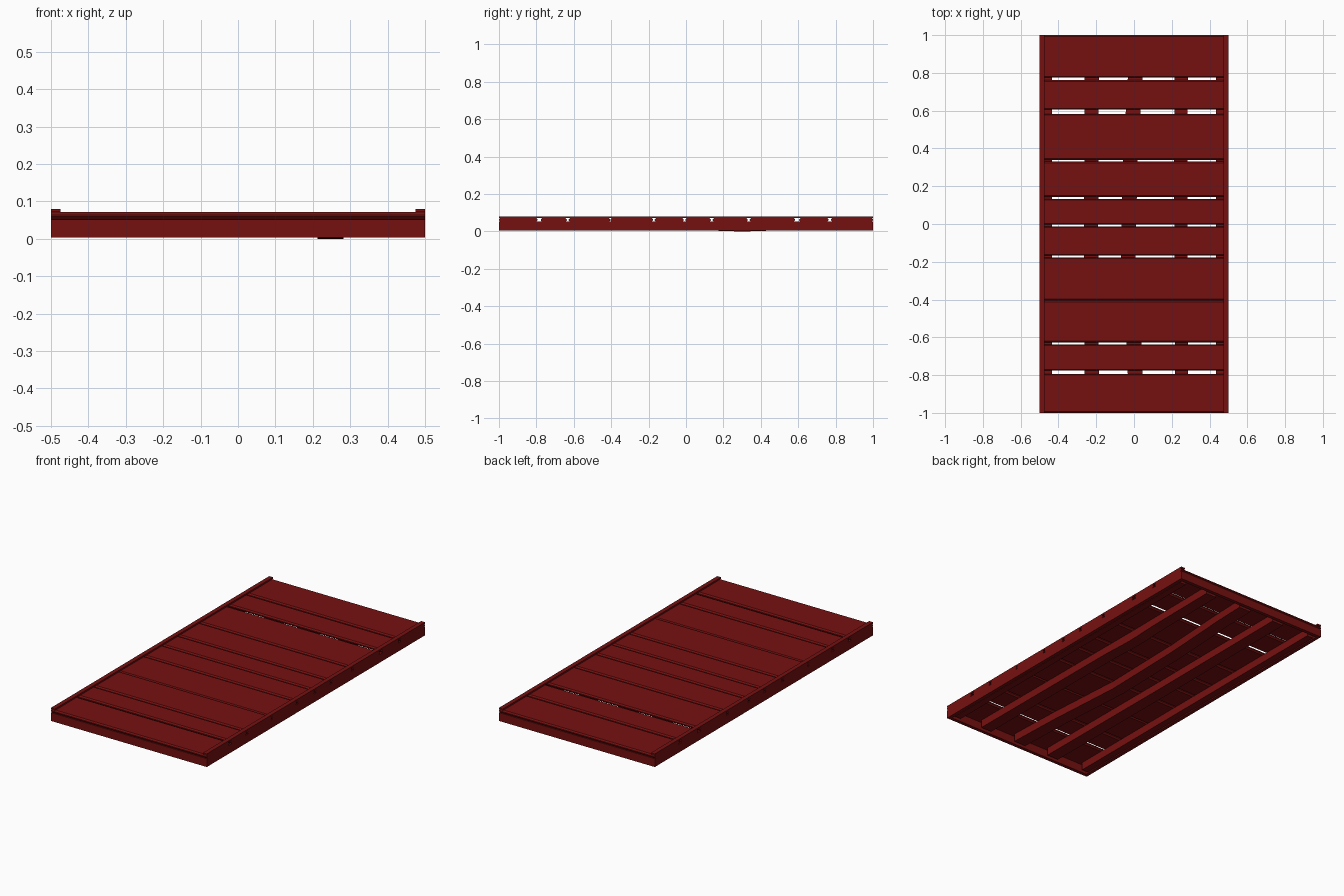
import bpy
import bmesh

cube = bpy.data.objects.get("Cube")
if cube:
    bpy.data.objects.remove(cube)

paint = bpy.data.materials.new("dark red paint")
paint.use_nodes = True
RED = (0.18, 0.005, 0.005, 1)
paint.diffuse_color = RED
paint.node_tree.nodes["Principled BSDF"].inputs["Base Color"].default_value = RED

HALF_W, HALF_L = 0.5, 1.0
DECK_LOW, DECK_TOP, RAIL_TOP = 0.052, 0.071, 0.08
SKIRT_LOW = 0.004
WALL = 0.02


def loft(name, rings):
    """Skin a closed solid through matching rings of points."""
    bm = bmesh.new()
    loops = [[bm.verts.new(p) for p in ring] for ring in rings]
    for a, b in zip(loops, loops[1:]):
        for i in range(len(a)):
            j = (i + 1) % len(a)
            bm.faces.new((a[i], a[j], b[j], b[i]))
    bm.faces.new(loops[0])
    bm.faces.new(loops[-1])
    bmesh.ops.recalc_face_normals(bm, faces=bm.faces)
    mesh = bpy.data.meshes.new(name)
    bm.to_mesh(mesh)
    bm.free()
    mesh.materials.append(paint)
    obj = bpy.data.objects.new(name, mesh)
    bpy.context.collection.objects.link(obj)
    return obj


def box(name, x0, x1, y0, y1, z0, z1):
    ring = [(y0, z0), (y1, z0), (y1, z1), (y0, z1)]
    return loft(name, [[(x, y, z) for y, z in ring] for x in (x0, x1)])


def plank(name, y0, y1):
    """Board across the deck with chamfered long edges."""
    c, z0, z1 = 0.007, DECK_LOW, DECK_TOP
    ring = [(y0 + c, z0), (y1 - c, z0), (y1, z0 + c), (y1, z1 - c),
            (y1 - c, z1), (y0 + c, z1), (y0, z1 - c), (y0, z0 + c)]
    return loft(name, [[(x, y, z) for y, z in ring] for x in (-HALF_W, HALF_W)])


def joist(name, path, width, top=DECK_LOW):
    """Long beam under the deck following (y, x, bottom height) stations."""
    h = width / 2
    return loft(name, [[(x - h, y, low), (x + h, y, low), (x + h, y, top), (x - h, y, top)]
                       for y, x, low in path])


# Deck boards, split at uneven gaps (centre, width)
gaps = [(-0.785, 0.017), (-0.632, 0.01), (-0.405, 0.001), (-0.172, 0.009), (-0.008, 0.009),
        (0.138, 0.01), (0.335, 0.01), (0.594, 0.022), (0.768, 0.013)]
start = -HALF_L
for n, (centre, width) in enumerate(gaps + [(HALF_L, 0)]):
    plank(f"deck_plank_{n + 1}", start, centre - width / 2)
    start = centre + width / 2

# Side skirts, top rails and edge joists
for side, s in (("left", 1), ("right", -1)):
    a, b = sorted((s * (HALF_W - WALL), s * HALF_W))
    box(f"{side}_skirt", a, b, -HALF_L, HALF_L, SKIRT_LOW, DECK_LOW)
    a, b = sorted((s * 0.475, s * HALF_W))
    box(f"{side}_rail", a, b, -HALF_L, HALF_L, DECK_TOP, RAIL_TOP)
    joist(f"{side}_edge_joist", [(-0.96, s * 0.455, 0.006), (0.96, s * 0.455, 0.006)], 0.04)

# End skirts
for end, s in (("front", -1), ("back", 1)):
    a, b = sorted((s * (HALF_L - WALL), s * HALF_L))
    box(f"{end}_skirt", -HALF_W + WALL, HALF_W - WALL, a, b, SKIRT_LOW, DECK_LOW)

# Inner joists, slightly warped
joist("right_joist", [(-0.96, -0.223, 0.006), (0, -0.227, 0.006), (0.96, -0.223, 0.006)], 0.075)
joist("middle_joist", [(-0.96, 0.012, 0.006), (-0.63, 0, 0.006), (-0.17, -0.031, 0.006),
                       (0.34, -0.02, 0.006), (0.77, 0.006, 0.006), (0.96, 0.012, 0.006)], 0.078)
joist("left_joist", [(-0.96, 0.252, 0.006), (0.1, 0.248, 0.006), (0.24, 0.247, 0.001),
                     (0.3, 0.247, 0), (0.36, 0.247, 0.001), (0.5, 0.248, 0.006),
                     (0.96, 0.252, 0.006)], 0.07)
